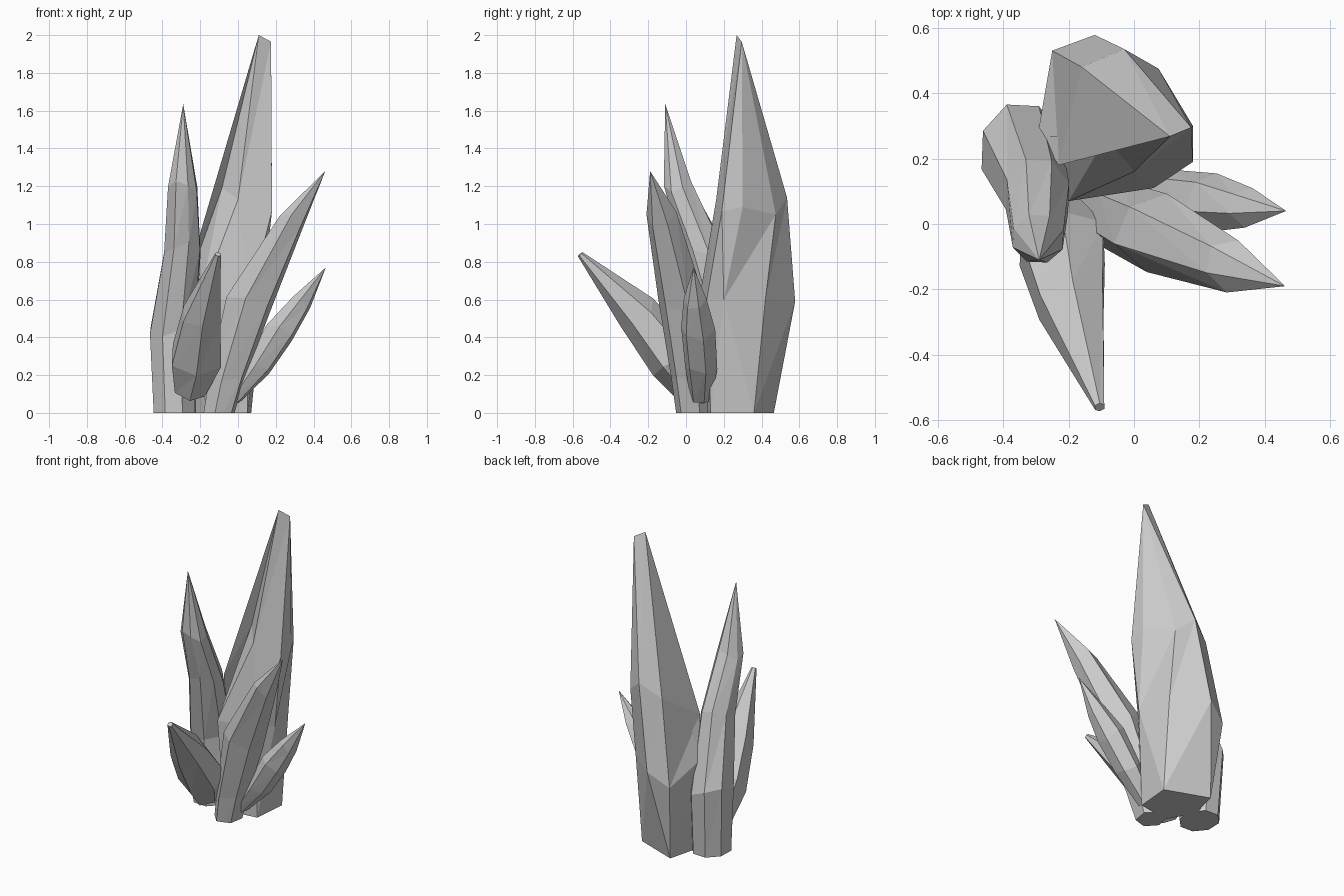
import bpy, bmesh, math
from mathutils import Vector

if "Cube" in bpy.data.objects:
    bpy.data.objects.remove(bpy.data.objects["Cube"])


def loft(name, loops):
    """Skin equal-length point loops with flat triangular facets, trimmed at the ground."""
    bm = bmesh.new()
    vs = [[bm.verts.new(p) for p in loop] for loop in loops]
    n = len(vs[0])
    for lo, hi in zip(vs, vs[1:]):
        for i in range(n):
            j = (i + 1) % n
            bm.faces.new((lo[i], lo[j], hi[j]))
            bm.faces.new((lo[i], hi[j], hi[i]))
    bm.faces.new(vs[0][::-1])
    bm.faces.new(vs[-1])
    bmesh.ops.remove_doubles(bm, verts=bm.verts[:], dist=0.0005)
    bmesh.ops.bisect_plane(bm, geom=bm.verts[:] + bm.edges[:] + bm.faces[:],
                           plane_co=(0, 0, 0), plane_no=(0, 0, -1), clear_outer=True)
    edges = [e for e in bm.edges if e.is_boundary]
    if edges:
        bmesh.ops.holes_fill(bm, edges=edges, sides=0)
    bmesh.ops.recalc_face_normals(bm, faces=bm.faces[:])
    mesh = bpy.data.meshes.new(name)
    bm.to_mesh(mesh)
    bm.free()
    ob = bpy.data.objects.new(name, mesh)
    bpy.context.collection.objects.link(ob)
    return ob


def crystal(name, rings, sides=6, phase=15, upright=False, stagger=0.03):
    """Loft faceted rings (x, y, z, radius_u, radius_v) along a leaning axis."""
    axis = Vector((0, 0, 1))
    if not upright:
        axis = (Vector(rings[-1][:3]) - Vector(rings[0][:3])).normalized()
    u = Vector((1, 0, 0))
    u = (u - axis * u.dot(axis)).normalized()
    v = axis.cross(u)
    loops = []
    for k, (x, y, z, ru, rv) in enumerate(rings):
        loop = []
        for i in range(sides):
            a = math.radians(phase) + 2 * math.pi * i / sides
            p = Vector((x, y, z))
            p += (u * ru * math.cos(a) + v * rv * math.sin(a)) * 1.03
            if 0 < k < len(rings) - 1:
                p += axis * stagger * math.cos(2 * a + 1.3 * k)
            loop.append(p)
        loops.append(loop)
    return loft(name, loops)


# Tall main crystal: irregular base, belt, shoulder and chisel tip
tip_a, tip_b = (0.11, 0.268, 2.0), (0.175, 0.295, 1.965)
loft("main_crystal", [
    [(0.05, 0.13, 0), (0.07, 0.36, 0), (0.07, 0.36, 0), (-0.21, 0.465, 0),
     (-0.21, 0.465, 0), (-0.26, 0.27, 0), (-0.17, 0.1, 0), (0.05, 0.13, 0)],
    [(0.13, 0.2, 0.6), (0.13, 0.2, 0.6), (0.075, 0.42, 0.6), (-0.12, 0.578, 0.59),
     (-0.25, 0.53, 0.5), (-0.295, 0.27, 0.6), (-0.2, 0.07, 0.6), (0.06, 0.11, 0.6)],
    [(0.18, 0.19, 1.07), (0.18, 0.3, 1.09), (0.075, 0.475, 1.05), (-0.03, 0.535, 1.14),
     (-0.16, 0.48, 1.05), (-0.23, 0.18, 0.85), (-0.085, 0.265, 1.19), (0, 0.16, 1.13)],
    [tip_b, tip_b, tip_b, tip_b, tip_a, tip_a, tip_a, tip_a]])

# Left crystal, leaning forward
crystal("left_crystal", [
    (-0.335, 0.21, 0.0, 0.115, 0.13),
    (-0.345, 0.22, 0.43, 0.125, 0.15),
    (-0.295, 0.085, 0.87, 0.1, 0.115),
    (-0.293, -0.045, 1.2, 0.08, 0.075),
    (-0.29, -0.11, 1.635, 0, 0)], sides=8, phase=20, upright=True)

# Middle crystal, leaning right
crystal("leaning_crystal", [
    (-0.13, 0.055, -0.12, 0.075, 0.09),
    (-0.055, 0.025, 0.2, 0.095, 0.105),
    (0.065, -0.025, 0.6, 0.125, 0.12),
    (0.29, -0.125, 1.03, 0.07, 0.08),
    (0.462, -0.19, 1.28, 0, 0)])

# Small crystal, right
crystal("small_right_crystal", [
    (-0.025, 0.08, 0.07, 0.035, 0.055),
    (0.11, 0.08, 0.25, 0.07, 0.085),
    (0.23, 0.065, 0.44, 0.08, 0.09),
    (0.34, 0.05, 0.59, 0.055, 0.06),
    (0.465, 0.04, 0.77, 0, 0)], stagger=0.02)

# Small crystal, front
crystal("small_front_crystal", [
    (-0.255, 0.04, 0.13, 0.09, 0.1),
    (-0.22, -0.07, 0.29, 0.145, 0.135),
    (-0.19, -0.25, 0.52, 0.11, 0.11),
    (-0.105, -0.56, 0.84, 0.016, 0.016)], phase=30, stagger=0.02)
